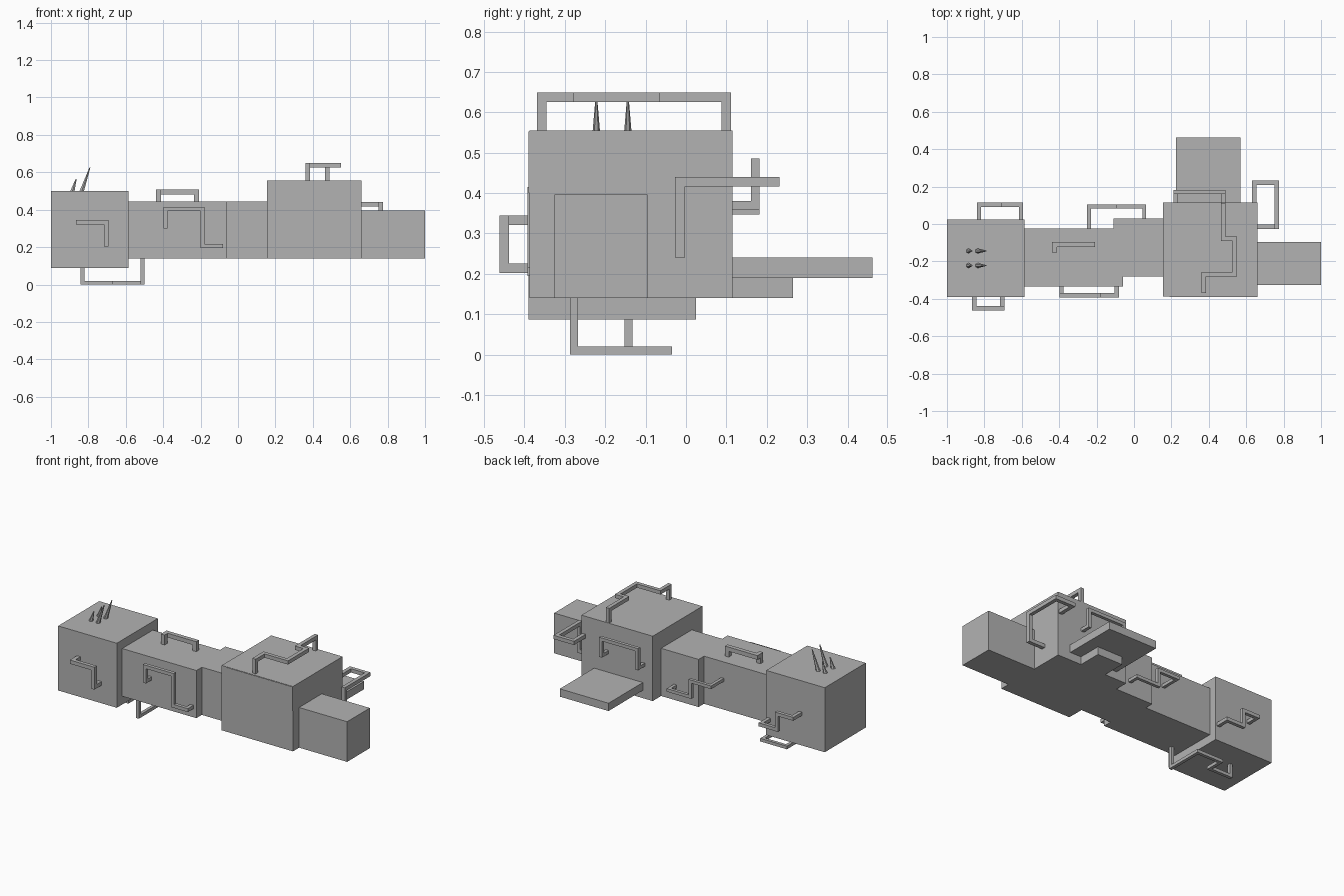
import bpy, bmesh
from mathutils import Vector

cube = bpy.data.objects.get("Cube")
if cube:
    bpy.data.objects.remove(cube, do_unlink=True)

grey = bpy.data.materials.new("plain_grey")
grey.use_nodes = True
grey.diffuse_color = (0.45, 0.45, 0.45, 1)
grey.node_tree.nodes["Principled BSDF"].inputs["Base Color"].default_value = (0.45, 0.45, 0.45, 1)


def finish(name, bm):
    mesh = bpy.data.meshes.new(name)
    bm.to_mesh(mesh)
    bm.free()
    mesh.materials.append(grey)
    obj = bpy.data.objects.new(name, mesh)
    bpy.context.collection.objects.link(obj)
    return obj


def add_box(bm, low, high):
    low, high = Vector(low), Vector(high)
    size, mid = high - low, (low + high) / 2
    for v in bmesh.ops.create_cube(bm, size=1)["verts"]:
        v.co = v.co * size + mid


def box(name, x, y, z):
    bm = bmesh.new()
    add_box(bm, (x[0], y[0], z[0]), (x[1], y[1], z[1]))
    return finish(name, bm)


def handle(name, start, moves, thick=0.024):
    """Square bar following axis moves such as ('x', 0.2): go to x = 0.2."""
    bm = bmesh.new()
    here, half = Vector(start), Vector((thick, thick, thick)) / 2
    for axis, value in moves:
        there = here.copy()
        setattr(there, axis, value)
        low = Vector(map(min, here, there)) - half
        high = Vector(map(max, here, there)) + half
        add_box(bm, low, high)
        here = there
    return finish(name, bm)


# Hull blocks
box("end_block", (-1, -0.585), (-0.39, 0.025), (0.087, 0.50))
box("long_body", (-0.585, -0.06), (-0.335, -0.025), (0.14, 0.445))
box("neck_body", (-0.11, 0.155), (-0.28, 0.03), (0.14, 0.445))
box("main_block", (0.155, 0.66), (-0.387, 0.115), (0.14, 0.555))
box("front_panel", (0.19, 0.66), (-0.39, -0.38), (0.40, 0.553))
box("nose_block", (0.66, 1), (-0.325, -0.095), (0.14, 0.397))

# Rear platform and its support
box("rear_platform", (0.225, 0.57), (0.115, 0.462), (0.19, 0.24))
box("platform_support", (0.31, 0.49), (0.115, 0.265), (0.14, 0.19))

# Bent handles
handle("end_front_handle", (-0.855, -0.38, 0.333),
       [("y", -0.45), ("x", -0.705), ("z", 0.214), ("y", -0.38)])
handle("body_front_handle", (-0.388, -0.32, 0.31),
       [("y", -0.381), ("z", 0.404), ("x", -0.19), ("z", 0.206), ("x", -0.092), ("y", -0.27)], 0.022)
handle("body_top_handle", (-0.425, -0.14, 0.44),
       [("z", 0.495), ("y", -0.11), ("x", -0.222), ("z", 0.44)], 0.027)
handle("main_top_handle", (0.477, 0.1, 0.55),
       [("z", 0.637), ("y", -0.078), ("x", 0.538), ("y", -0.268), ("x", 0.372), ("y", -0.357), ("z", 0.55)])
handle("main_back_handle", (0.222, 0.11, 0.357),
       [("y", 0.171), ("z", 0.475), ("x", 0.478), ("z", 0.37), ("y", 0.11)], 0.021)
handle("corner_handle", (0.642, 0.11, 0.428),
       [("y", 0.22), ("x", 0.763), ("y", -0.015), ("z", 0.252), ("x", 0.65)])
handle("body_back_handle", (0.055, 0.02, 0.23),
       [("y", 0.093), ("x", -0.1), ("z", 0.33), ("x", -0.24), ("y", -0.03)], 0.02)
handle("end_back_handle", (-0.605, 0.02, 0.19),
       [("y", 0.103), ("x", -0.72), ("z", 0.29), ("x", -0.828), ("y", 0.02)], 0.022)
handle("under_handle", (-0.511, -0.277, 0.145),
       [("z", 0.01), ("y", -0.045), ("x", -0.68), ("y", -0.142), ("x", -0.832), ("z", 0.09)], 0.02)

# Leaning spikes on the end block
for side, y in (("front", -0.222), ("back", -0.144)):
    for kind, x, lean, height in (("short", -0.887, 0.022, 0.07), ("tall", -0.837, 0.045, 0.13)):
        bm = bmesh.new()
        bmesh.ops.create_cone(bm, cap_ends=True, segments=6, radius1=0.014, radius2=0.003, depth=height)
        for v in bm.verts:
            v.co += Vector((x, y, 0.495 + height / 2))
            if v.co.z > 0.5:
                v.co.x += lean
        finish(f"{kind}_{side}_spike", bm)
